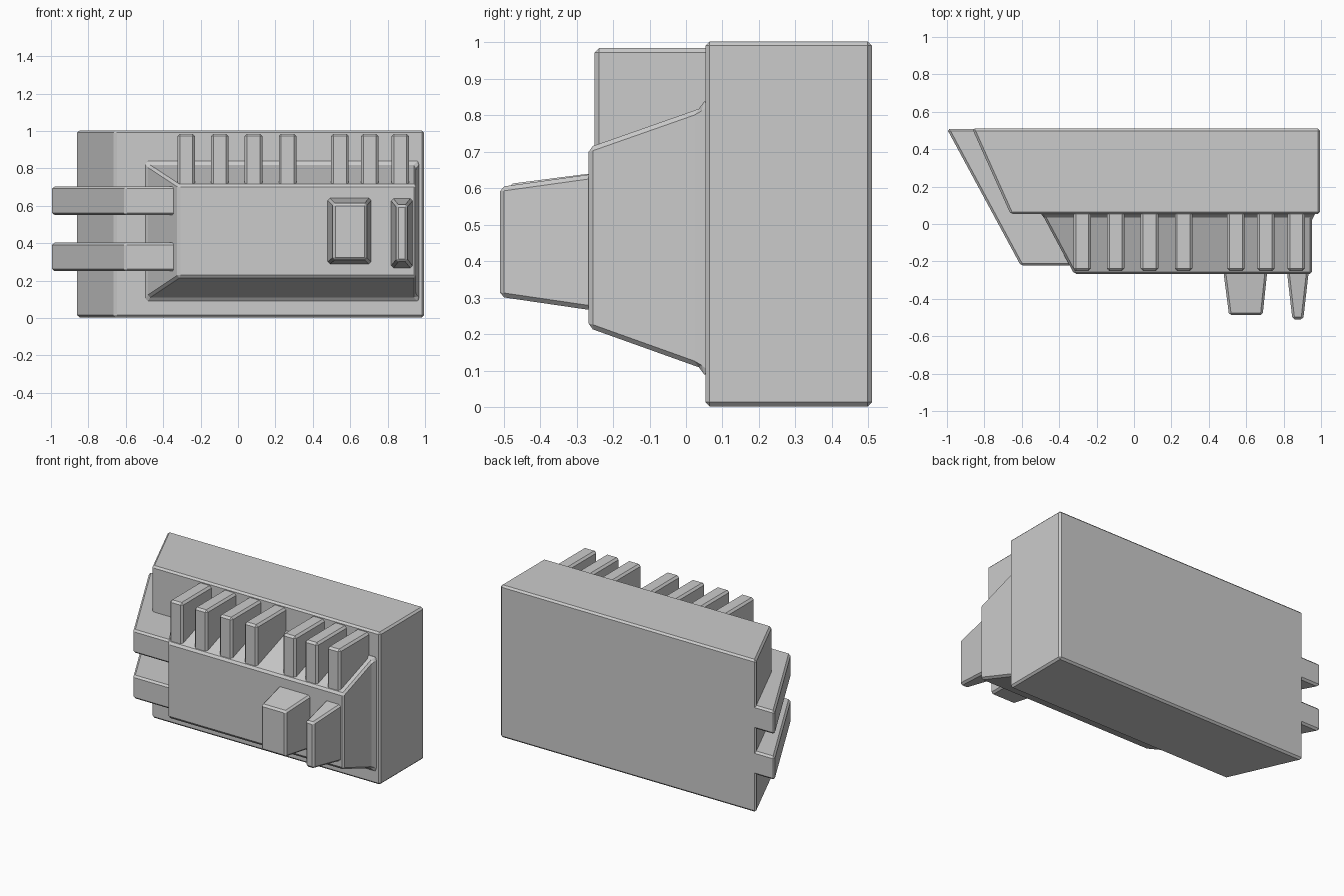
import bpy, bmesh, math

if "Cube" in bpy.data.objects:
    bpy.data.objects.remove(bpy.data.objects["Cube"])


def finish(name, bm, bevel):
    bmesh.ops.recalc_face_normals(bm, faces=bm.faces)
    mesh = bpy.data.meshes.new(name)
    bm.to_mesh(mesh)
    bm.free()
    obj = bpy.data.objects.new(name, mesh)
    bpy.context.collection.objects.link(obj)
    mod = obj.modifiers.new("chamfer", 'BEVEL')
    mod.width = bevel
    mod.segments = 1
    mod.limit_method = 'ANGLE'
    mod.angle_limit = math.radians(50)
    return obj


def loft(name, rings, bevel):
    """Skin a closed solid through rings of equal point count."""
    bm = bmesh.new()
    loops = [[bm.verts.new(p) for p in ring] for ring in rings]
    n = len(loops[0])
    for a, b in zip(loops, loops[1:]):
        for i in range(n):
            j = (i + 1) % n
            bm.faces.new((a[i], a[j], b[j], b[i]))
    bm.faces.new(loops[0])
    bm.faces.new(loops[-1])
    return finish(name, bm, bevel)


def plan_prism(name, plan, z0, z1, bevel=0.012):
    return loft(name, [[(x, y, z) for x, y in plan] for z in (z0, z1)], bevel)


def rect(y, x0, x1, z0, z1):
    return [(x0, y, z0), (x1, y, z0), (x1, y, z1), (x0, y, z1)]


# Main housing with one slanted end
plan_prism("main_housing",
           [(-0.865, 0.51), (0.995, 0.51), (0.995, 0.053), (-0.66, 0.053)], 0.003, 1.003)

# Tapered front panel with a small flare where it meets the housing
loft("front_panel", [
    rect(0.08, -0.495, 0.972, 0.085, 0.843),
    rect(0.05, -0.495, 0.972, 0.09, 0.838),
    rect(0.035, -0.482, 0.953, 0.11, 0.818),
    rect(-0.267, -0.32, 0.953, 0.218, 0.712)], 0.013)

# Pair of side brackets following the slanted end
for i, z in enumerate((0.25, 0.55)):
    plan_prism(f"side_bracket_{i + 1}",
               [(-1.0, 0.508), (-0.605, -0.223), (-0.3, -0.223),
                (-0.3, 0.2), (-0.7, 0.508)], z, z + 0.153)

# Row of cooling fins above the panel
for i, x in enumerate((-0.277, -0.098, 0.083, 0.265, 0.545, 0.705, 0.867)):
    w = 0.047
    plan_prism(f"fin_{i + 1}", [(x - w, 0.09), (x + w, 0.09), (x + w, -0.251), (x - w, -0.251)],
               0.67, 0.985, 0.013)

# Wide and narrow tapered knobs
loft("wide_knob", [rect(-0.23, 0.475, 0.715, 0.285, 0.645),
                   rect(-0.487, 0.508, 0.688, 0.312, 0.612)], 0.012)
loft("narrow_knob", [rect(-0.23, 0.815, 0.937, 0.262, 0.643),
                     rect(-0.51, 0.847, 0.905, 0.303, 0.604)], 0.012)
